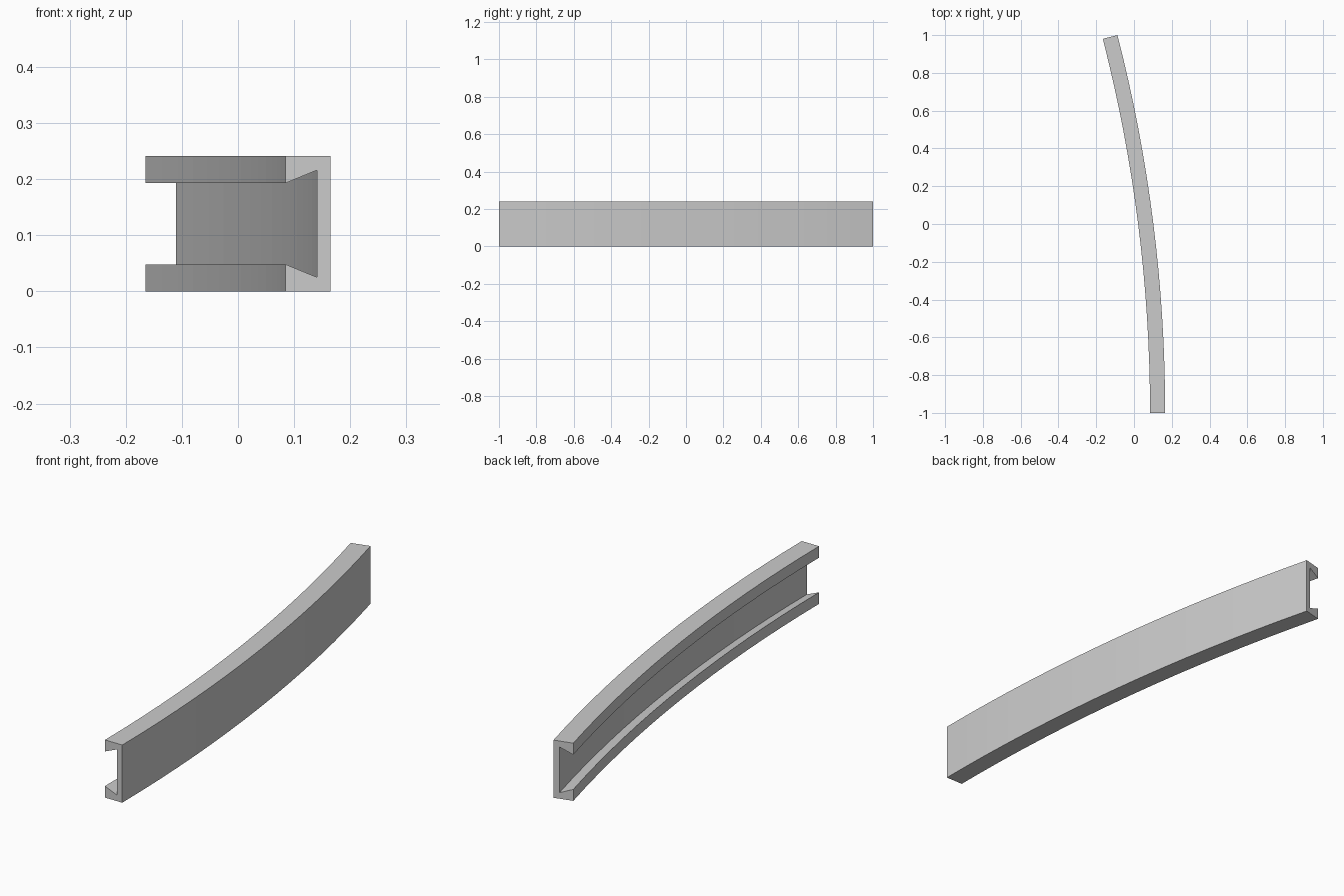
import bpy, bmesh
from math import radians, sin, cos

if "Cube" in bpy.data.objects:
    bpy.data.objects.remove(bpy.data.objects["Cube"])

ANGLE = radians(14.4)
RADIUS = 2 / sin(ANGLE)      # outer face radius, arc spans y = -1..1
OUTER_X = 0.165
SEGMENTS = 16

# C-channel profile: (distance inward from outer face, z)
lower = [(0.0, 0.0), (0.08, 0.0), (0.08, 0.048), (0.024, 0.025)]
H = 0.241
profile = lower + [(d, H - z) for d, z in reversed(lower)]

# Sweep the profile along the arc
bm = bmesh.new()
rings = []
for i in range(SEGMENTS + 1):
    a = ANGLE * i / SEGMENTS
    rings.append([bm.verts.new((OUTER_X - RADIUS + (RADIUS - d) * cos(a),
                                -1 + (RADIUS - d) * sin(a), z))
                  for d, z in profile])
n = len(profile)
for r0, r1 in zip(rings, rings[1:]):
    for j in range(n):
        k = (j + 1) % n
        bm.faces.new((r0[j], r0[k], r1[k], r1[j]))

# End caps
bm.faces.new(rings[0])
bm.faces.new(rings[-1][::-1])
bmesh.ops.recalc_face_normals(bm, faces=bm.faces)

mesh = bpy.data.meshes.new("curved_channel_rail")
bm.to_mesh(mesh)
bm.free()
rail = bpy.data.objects.new("curved_channel_rail", mesh)
bpy.context.collection.objects.link(rail)
